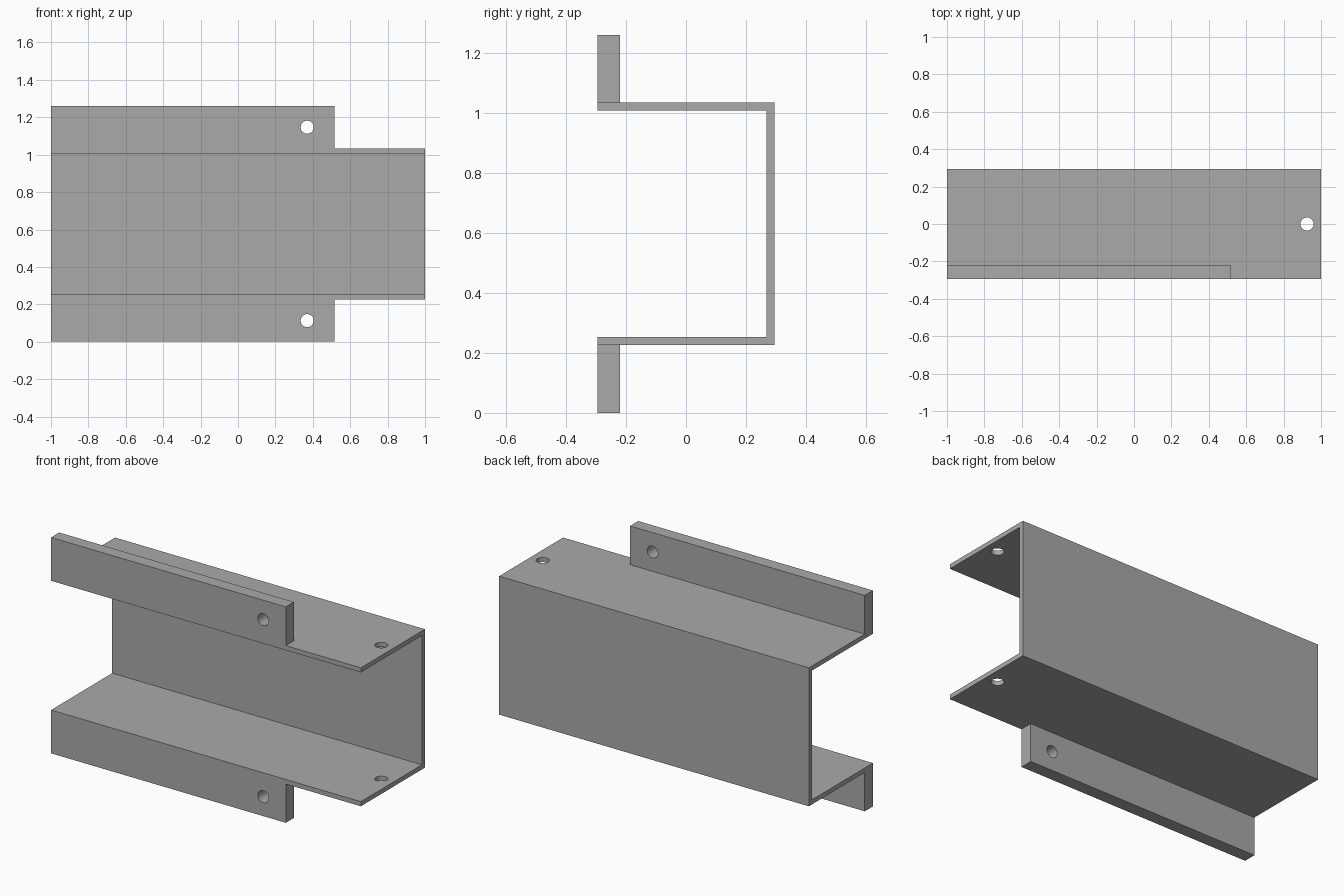
import bpy
import bmesh
from math import radians
from mathutils import Matrix, Vector

cube = bpy.data.objects.get("Cube")
if cube:
    bpy.data.objects.remove(cube, do_unlink=True)

# Main dimensions
HEIGHT, HALF_DEPTH = 1.26, 0.295
LOW, WALL = 0.226, 0.027
HIGH = HEIGHT - LOW
FLANGE_END, FLANGE_DEPTH = 0.515, 0.075
HOLE_RADIUS = 0.035

# Plain grey metal
metal = bpy.data.materials.new("grey_metal")
metal.use_nodes = True
grey = (0.4, 0.4, 0.4, 1.0)
metal.diffuse_color = grey
metal.node_tree.nodes["Principled BSDF"].inputs["Base Color"].default_value = grey


def add_object(name, bm):
    bmesh.ops.recalc_face_normals(bm, faces=bm.faces)
    mesh = bpy.data.meshes.new(name)
    bm.to_mesh(mesh)
    bm.free()
    mesh.materials.append(metal)
    obj = bpy.data.objects.new(name, mesh)
    bpy.context.collection.objects.link(obj)
    return obj


def extrude_profile(name, points, x0, x1):
    """Sweep a closed (y, z) outline along x."""
    bm = bmesh.new()
    face = bm.faces.new([bm.verts.new((x0, y, z)) for y, z in points])
    swept = bmesh.ops.extrude_face_region(bm, geom=[face])["geom"]
    verts = [v for v in swept if isinstance(v, bmesh.types.BMVert)]
    bmesh.ops.translate(bm, verts=verts, vec=(x1 - x0, 0, 0))
    return add_object(name, bm)


def drill(name, location, axis, length):
    bm = bmesh.new()
    turn = Vector((0, 0, 1)).rotation_difference(Vector(axis)).to_matrix().to_4x4()
    bmesh.ops.create_cone(bm, cap_ends=True, segments=32, radius1=HOLE_RADIUS,
                          radius2=HOLE_RADIUS, depth=length,
                          matrix=Matrix.Translation(location) @ turn)
    return add_object(name, bm)


def combine(target, tool, operation):
    """Apply a boolean and discard the tool."""
    mod = target.modifiers.new(operation.title(), 'BOOLEAN')
    mod.operation, mod.object, mod.solver = operation, tool, 'EXACT'
    bpy.context.view_layer.objects.active = target
    bpy.ops.object.modifier_apply(modifier=mod.name)
    bpy.data.objects.remove(tool, do_unlink=True)


# Channel, open to the front
front, back = -HALF_DEPTH, HALF_DEPTH
outline = [(front, LOW), (back, LOW), (back, HIGH), (front, HIGH),
           (front, HIGH - WALL), (back - WALL, HIGH - WALL),
           (back - WALL, LOW + WALL), (front, LOW + WALL)]
bracket = extrude_profile("channel_bracket", outline, -1, 1)

# Thick mounting flanges above and below
for name, z0, z1 in (("lower_flange", 0, LOW), ("upper_flange", HIGH, HEIGHT)):
    box = [(front, z0), (front + FLANGE_DEPTH, z0),
           (front + FLANGE_DEPTH, z1), (front, z1)]
    combine(bracket, extrude_profile(name, box, -1, FLANGE_END), 'UNION')

# Flange screw holes and the vertical pin hole
for z in (0.113, HEIGHT - 0.113):
    combine(bracket, drill("screw_hole", (0.37, front, z), (0, 1, 0), 0.4), 'DIFFERENCE')
combine(bracket, drill("pin_hole", (0.925, 0, HEIGHT / 2), (0, 0, 1), 2), 'DIFFERENCE')

bpy.ops.object.select_all(action='DESELECT')
bracket.select_set(True)
bpy.context.view_layer.objects.active = bracket
bpy.ops.object.shade_smooth_by_angle(angle=radians(30))
